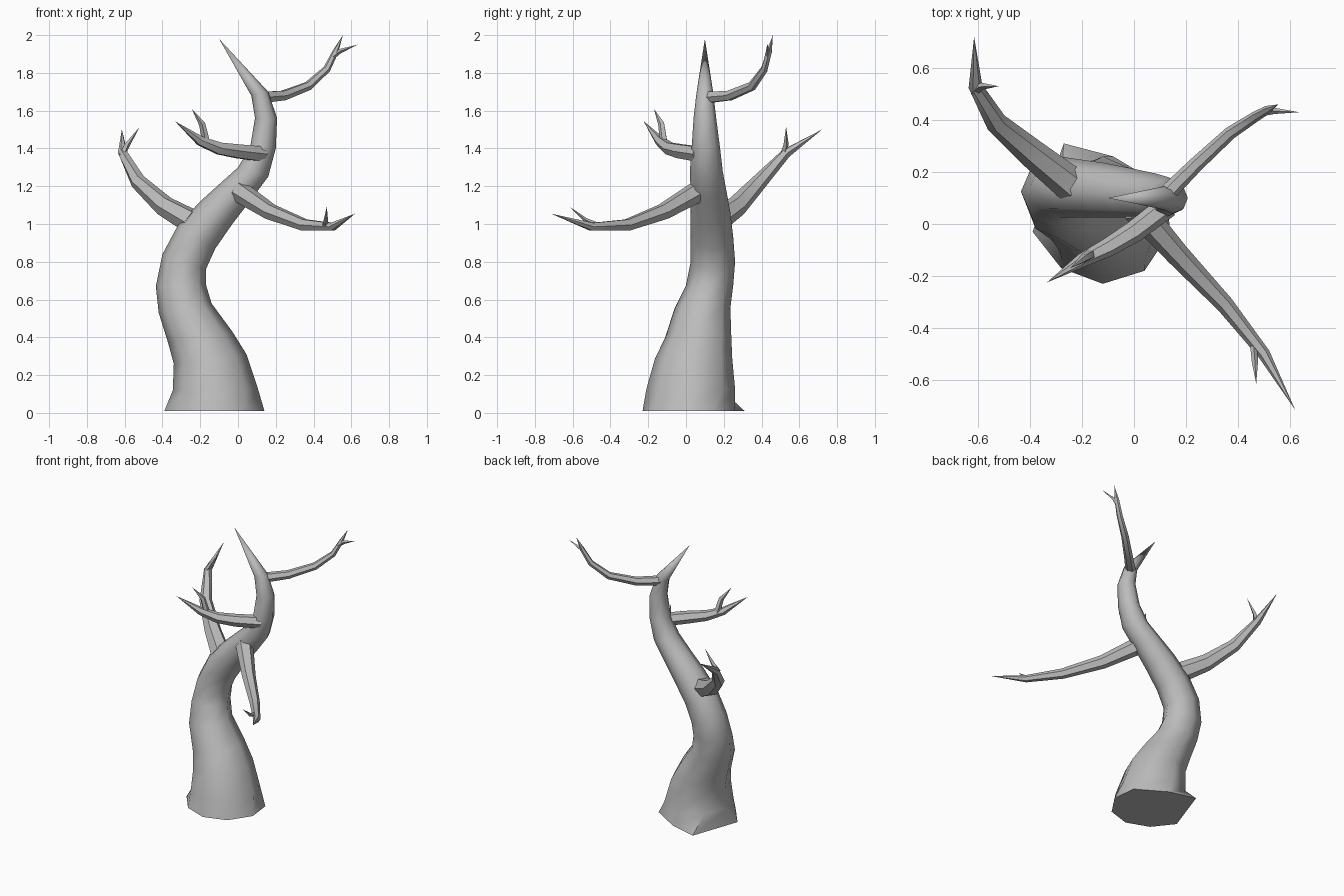
import bpy, bmesh, math
from mathutils import Vector

cube = bpy.data.objects.get("Cube")
if cube:
    bpy.data.objects.remove(cube, do_unlink=True)

bark = bpy.data.materials.new("grey bark")
bark.use_nodes = True
GREY = (0.5, 0.5, 0.5, 1)
bark.diffuse_color = GREY
bark.node_tree.nodes["Principled BSDF"].inputs["Base Color"].default_value = GREY


def loft(name, rings, tip, angle):
    """Skin rings of equal size, cap the start and close on the tip."""
    bm = bmesh.new()
    loops = [[bm.verts.new(p) for p in ring] for ring in rings]
    n = len(loops[0])
    for a, b in zip(loops, loops[1:]):
        for i in range(n):
            j = (i + 1) % n
            bm.faces.new((a[i], a[j], b[j], b[i]))
    end = bm.verts.new(tip)
    for i in range(n):
        bm.faces.new((loops[-1][i], loops[-1][(i + 1) % n], end))
    bm.faces.new(loops[0][::-1])
    bmesh.ops.recalc_face_normals(bm, faces=bm.faces[:])
    mesh = bpy.data.meshes.new(name)
    bm.to_mesh(mesh)
    bm.free()
    mesh.materials.append(bark)
    obj = bpy.data.objects.new(name, mesh)
    bpy.context.collection.objects.link(obj)
    bpy.ops.object.select_all(action='DESELECT')
    obj.select_set(True)
    bpy.context.view_layer.objects.active = obj
    bpy.ops.object.shade_smooth_by_angle(angle=math.radians(angle))
    return obj


def tube(name, points, radii, sides=6):
    """Tapered limb along a path; the last point is the sharp tip."""
    pts = [Vector(p) for p in points]
    rings = []
    for i, r in enumerate(radii):
        t = (pts[i + 1] - pts[max(i - 1, 0)]).normalized()
        u = t.cross(Vector((0, 0, 1))).normalized()
        v = u.cross(t)
        rings.append([pts[i] + r * (math.cos(a) * u + math.sin(a) * v)
                      for a in (math.tau * k / sides for k in range(sides))])
    return loft(name, rings, pts[-1], 50)


# Trunk: eight-sided base outline, then tilted oval rings
base = [(.14, -.03), (.12, .14), (-.08, .26), (-.27, .31),
        (-.39, -.03), (-.28, -.17), (-.12, -.23), (.04, -.18)]
trunk_rings = [[(x, y, 0.01) for x, y in base]]
# left x, left z, right x, right z, front y, back y
for lx, lz, rx, rz, fy, by in (
        (-.345, .12, .105, .13, -.21, .26),
        (-.34, .26, .045, .31, -.165, .245),
        (-.37, .37, -.03, .43, -.11, .24),
        (-.42, .53, -.14, .58, -.06, .235),
        (-.435, .67, -.17, .68, 0, .25),
        (-.40, .84, -.17, .76, .025, .26),
        (-.32, .99, -.12, .87, .025, .25),
        (-.2, 1.12, -.03, 1.0, .025, .235),
        (-.1, 1.21, .07, 1.13, .025, .215),
        (.0, 1.3, .16, 1.25, .02, .195),
        (.065, 1.41, .2, 1.4, .03, .18),
        (.09, 1.56, .207, 1.56, .04, .16),
        (.07, 1.68, .16, 1.7, .055, .145)):
    left, right = Vector((lx, (fy + by) / 2, lz)), Vector((rx, (fy + by) / 2, rz))
    mid, half = (left + right) / 2, (right - left) / 2
    depth = Vector((0, (by - fy) / 2, 0))
    trunk_rings.append([mid + math.cos(a) * half + math.sin(a) * depth
                        for a in (math.tau * k / 8 for k in range(8))])
loft("trunk", trunk_rings, (-.1, .1, 1.98), 60)

# Four main branches, each with a side twig
tube("front_left_branch",
     [(.01, .06, 1.17), (.17, -.12, 1.065), (.35, -.31, .995), (.5, -.5, .985), (.62, -.715, 1.055)],
     [.058, .045, .034, .024])
tube("front_left_twig",
     [(.46, -.46, .99), (.465, -.53, 1.02), (.47, -.615, 1.09)], [.014, .012], 4)
tube("back_right_branch",
     [(-.24, .15, 1.01), (-.39, .27, 1.095), (-.53, .39, 1.225), (-.61, .53, 1.375), (-.615, .72, 1.5)],
     [.068, .056, .042, .027])
tube("back_right_twig",
     [(-.615, .51, 1.36), (-.585, .53, 1.42), (-.52, .53, 1.515)], [.018, .014], 4)
tube("front_right_branch",
     [(.13, .07, 1.37), (0, -.03, 1.385), (-.1, -.09, 1.4), (-.2, -.14, 1.44), (-.335, -.225, 1.545)],
     [.045, .042, .036, .027])
tube("front_right_twig",
     [(-.165, -.115, 1.42), (-.19, -.13, 1.53), (-.245, -.17, 1.61)], [.022, .018], 5)
tube("back_left_branch",
     [(.12, .11, 1.67), (.24, .23, 1.68), (.37, .35, 1.73), (.47, .415, 1.82), (.515, .44, 1.91), (.555, .46, 2)],
     [.034, .029, .025, .02, .016])
tube("back_left_twig",
     [(.5, .43, 1.885), (.54, .435, 1.915), (.635, .43, 1.95)], [.014, .012], 4)
